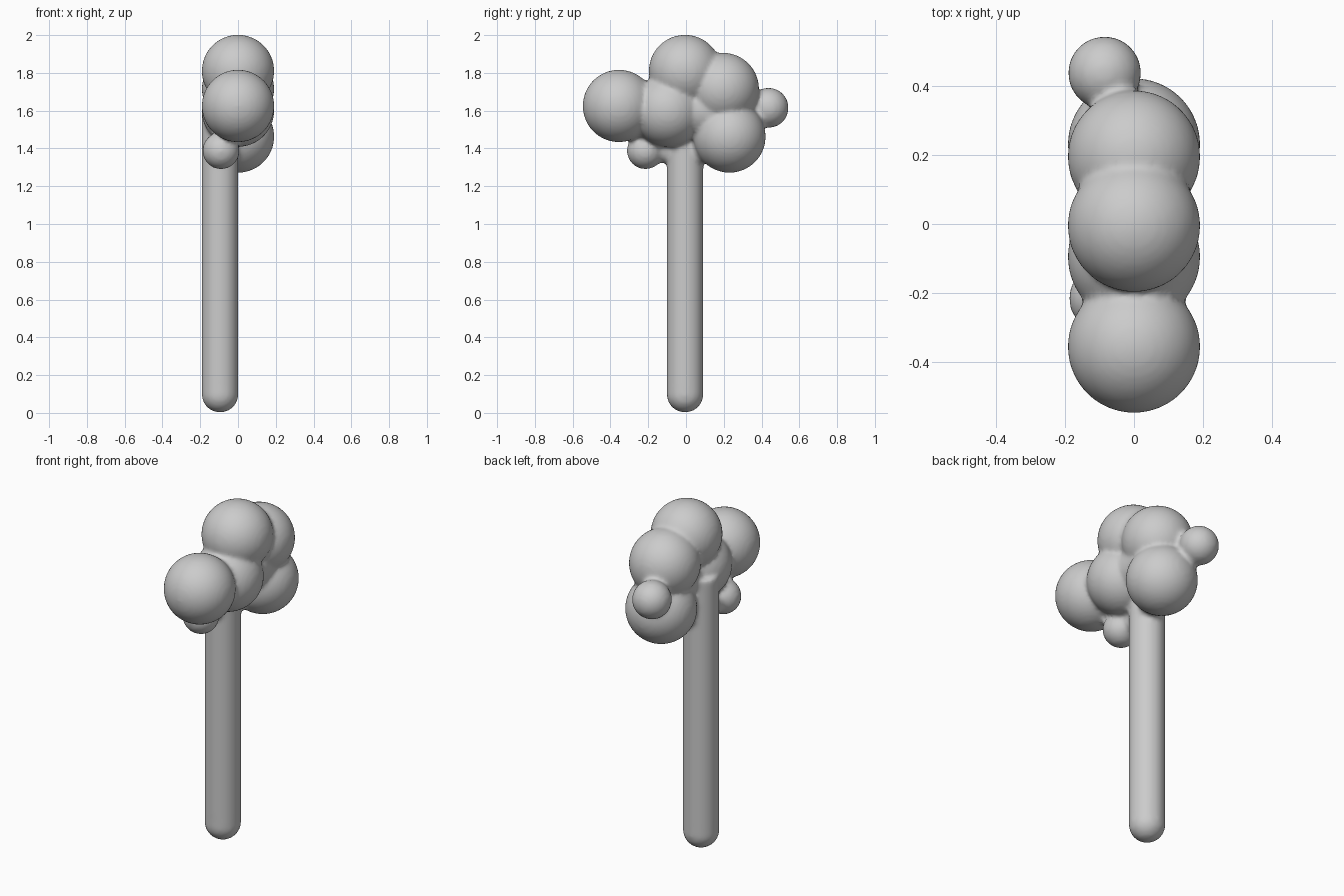
import bpy, bmesh
from mathutils import Matrix, Vector

cube = bpy.data.objects.get("Cube")
if cube:
    bpy.data.objects.remove(cube, do_unlink=True)

grey = bpy.data.materials.new("plain grey")
grey.use_nodes = True
colour = (0.6, 0.6, 0.6, 1)
grey.diffuse_color = colour
grey.node_tree.nodes["Principled BSDF"].inputs["Base Color"].default_value = colour

BIG, SMALL = 0.192, 0.106
HANDLE_X = -0.095
bm = bmesh.new()


def ball(x, y, z, r):
    bmesh.ops.create_icosphere(bm, subdivisions=4, radius=r,
                               matrix=Matrix.Translation((x, y, z)))


def rod(start, end, r):
    a, b = Vector(start), Vector(end)
    turn = (b - a).to_track_quat('Z', 'Y').to_matrix().to_4x4()
    bmesh.ops.create_cone(bm, cap_ends=True, segments=32, radius1=r, radius2=r,
                          depth=(b - a).length,
                          matrix=Matrix.Translation((a + b) / 2) @ turn)


# Large head lobes
for y, z in [(-0.005, 1.81), (0.195, 1.715), (0.23, 1.463),
             (-0.355, 1.625), (-0.095, 1.6)]:
    ball(0, y, z, BIG)

# Small knobs on the right side of the head
ball(HANDLE_X + 0.01, 0.437, 1.615, SMALL)
ball(HANDLE_X + 0.005, -0.215, 1.388, 0.098)

# Handle with a rounded end
rod((HANDLE_X, -0.005, 0.097), (HANDLE_X, -0.005, 1.6), 0.097)
ball(HANDLE_X, -0.005, 0.099, 0.097)

# Webs that join the knobs and lobes to the handle
rod((HANDLE_X, -0.215, 1.385), (HANDLE_X, 0, 1.385), 0.06)
rod((HANDLE_X + 0.01, 0.437, 1.615), (-0.03, 0.25, 1.6), 0.06)
rod((HANDLE_X, 0, 1.38), (0, 0.2, 1.4), 0.07)
rod((0, 0.05, 1.6), (0, 0.2, 1.6), 0.14)

mesh = bpy.data.meshes.new("hammer")
bm.to_mesh(mesh)
bm.free()
hammer = bpy.data.objects.new("hammer", mesh)
bpy.context.collection.objects.link(hammer)

# Fuse everything into one soft skin
fuse = hammer.modifiers.new("fuse", 'REMESH')
fuse.mode = 'VOXEL'
fuse.voxel_size = 0.013
fuse.use_smooth_shade = True
soften = hammer.modifiers.new("soften", 'SMOOTH')
soften.factor = 0.5
soften.iterations = 5
bpy.context.view_layer.update()
evaluated = hammer.evaluated_get(bpy.context.evaluated_depsgraph_get())
skin = bpy.data.meshes.new_from_object(evaluated)
hammer.modifiers.clear()
hammer.data = skin
skin.materials.clear()
skin.materials.append(grey)
skin.shade_smooth()
